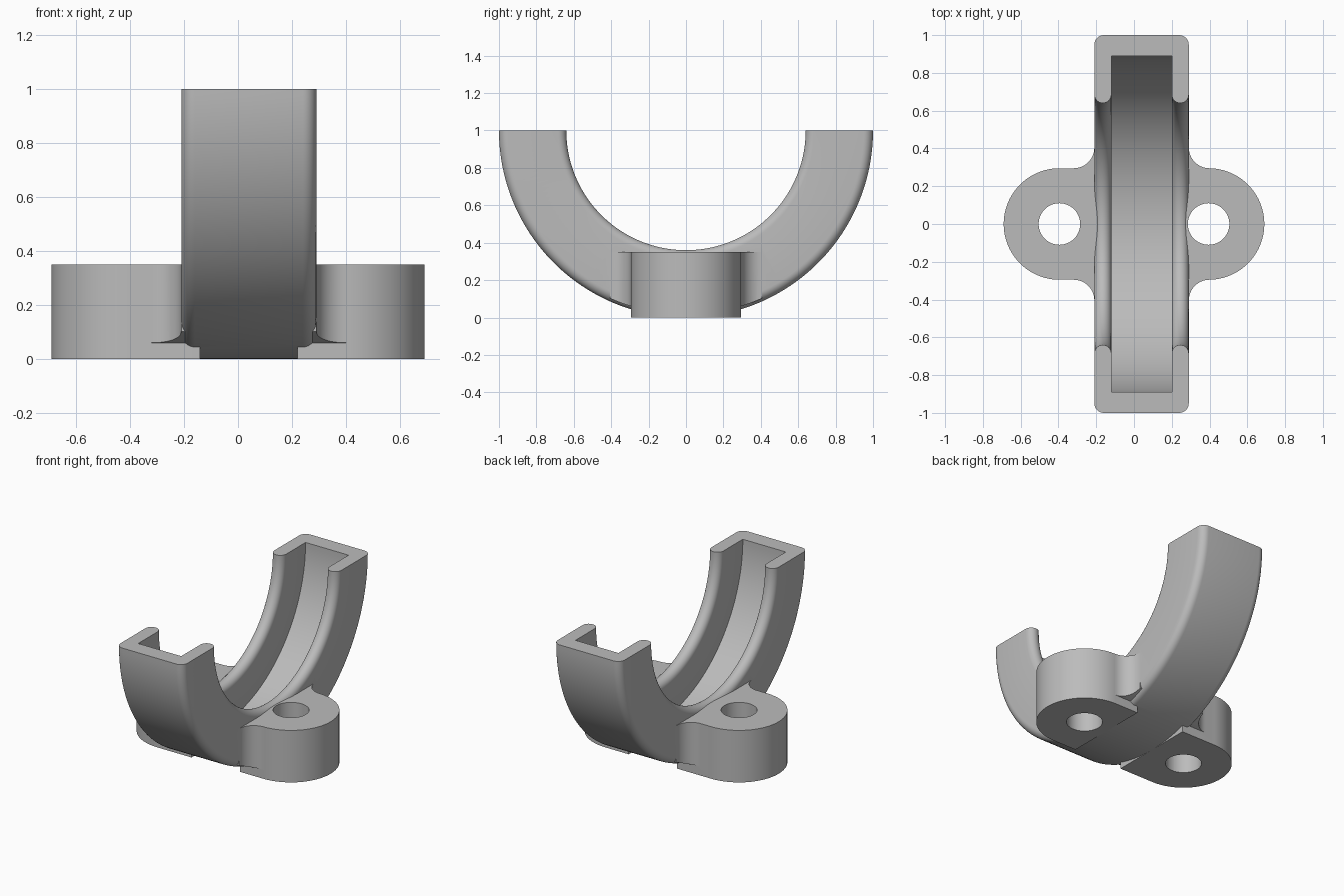
import bpy
import bmesh
from math import pi, sin, cos
from mathutils import Vector, Matrix

default = bpy.data.objects.get("Cube")
if default:
    bpy.data.objects.remove(default, do_unlink=True)

grey = bpy.data.materials.new("plain grey")
grey.use_nodes = True
colour = (0.5, 0.5, 0.5, 1)
grey.diffuse_color = colour
grey.node_tree.nodes["Principled BSDF"].inputs["Base Color"].default_value = colour

LEFT, RIGHT = 0.29, -0.21          # outer side walls of the ring
WALL = 0.09                        # thickness of the side walls
FLOOR, RIM = 0.89, 0.64            # radii of channel floor and rim
ROUND = 0.05                       # rounding of the outer corners
LUG_X, LUG_R, LUG_H = 0.395, 0.295, 0.35
FILLET = 0.11


def arc(cx, cy, r, start, end, steps):
    """Points along a circular arc, angles in radians."""
    return [(cx + r * cos(start + (end - start) * i / steps),
             cy + r * sin(start + (end - start) * i / steps))
            for i in range(steps + 1)]


def finish(bm, name):
    bmesh.ops.recalc_face_normals(bm, faces=bm.faces)
    mesh = bpy.data.meshes.new(name)
    bm.to_mesh(mesh)
    bm.free()
    mesh.materials.append(grey)
    obj = bpy.data.objects.new(name, mesh)
    bpy.context.collection.objects.link(obj)
    return obj


def prism(name, outline, height):
    """Extrude a plan outline upwards from the ground."""
    bm = bmesh.new()
    face = bm.faces.new([bm.verts.new((x, y, 0)) for x, y in outline])
    top = bmesh.ops.extrude_face_region(bm, geom=[face])["geom"]
    bmesh.ops.translate(bm, vec=(0, 0, height),
                        verts=[v for v in top if isinstance(v, bmesh.types.BMVert)])
    return finish(bm, name)


def cylinder(name, radius, depth, matrix, sides):
    bm = bmesh.new()
    bmesh.ops.create_cone(bm, cap_ends=True, segments=sides, radius1=radius,
                          radius2=radius, depth=depth, matrix=matrix)
    return finish(bm, name)


def combine(target, other, operation):
    """Apply a boolean and remove the helper object."""
    other.hide_render = True
    mod = target.modifiers.new("combine", 'BOOLEAN')
    mod.operation = operation
    mod.solver = 'EXACT'
    mod.object = other
    bpy.context.view_layer.objects.active = target
    bpy.ops.object.modifier_apply(modifier=mod.name)
    bpy.data.objects.remove(other, do_unlink=True)


# Half ring: U-shaped cross-section spun through half a turn
half = WALL / 2
section = (arc(LEFT - ROUND, 1 - ROUND, ROUND, pi / 2, 0, 8)
           + arc(LEFT - half, RIM + half, half, 0, -pi, 14)
           + [(LEFT - WALL, FLOOR), (RIGHT + WALL, FLOOR)]
           + arc(RIGHT + half, RIM + half, half, 0, -pi, 14)
           + arc(RIGHT + ROUND, 1 - ROUND, ROUND, pi, pi / 2, 8))
bm = bmesh.new()
verts = [bm.verts.new((x, r, 1)) for x, r in section]
edges = [bm.edges.new((v, verts[i - 1])) for i, v in enumerate(verts)]
bmesh.ops.spin(bm, geom=verts + edges, cent=Vector((0, 0, 1)), axis=Vector((1, 0, 0)),
               angle=-pi, steps=96)
bmesh.ops.holes_fill(bm, edges=[e for e in bm.edges if e.is_boundary], sides=0)
clamp = finish(bm, "half_ring_clamp")

# Bolt lugs with blended corners, one on each side
for s, wall, inner in ((1, LEFT, 0.22), (-1, RIGHT, -0.14)):
    outline = ([(inner, -LUG_R)]
               + [(s * x, y) for x, y in arc(LUG_X, 0, LUG_R, -pi / 2, pi / 2, 48)]
               + [(inner, LUG_R)])
    lug = prism("bolt_lug", outline, LUG_H)

    # Concave corner blends, trimmed to the outside of the ring
    for t in (1, -1):
        bend = arc(FILLET, LUG_R + FILLET, FILLET, -pi / 2, -pi, 12)
        blend = [(wall + s * x, t * y) for x, y in bend]
        blend += [(inner + s * 0.01, t * (LUG_R + FILLET)),
                  (inner + s * 0.01, t * (LUG_R - 0.05)),
                  (wall + s * FILLET, t * (LUG_R - 0.05))]
        wedge = prism("corner_blend", blend, LUG_H)
        disc = cylinder("trim_disc", 0.985, 3,
                        Matrix.Translation((0, 0, 1)) @ Matrix.Rotation(pi / 2, 4, 'Y'), 192)
        combine(wedge, disc, 'INTERSECT')
        combine(lug, wedge, 'UNION')
    combine(clamp, lug, 'UNION')

# Bolt holes
for s in (1, -1):
    drill = cylinder("bolt_hole", 0.11, 2 * LUG_H + 0.02,
                     Matrix.Translation((s * LUG_X, 0, LUG_H / 2)), 48)
    combine(clamp, drill, 'DIFFERENCE')

# Smooth shading with crisp edges
bpy.ops.object.select_all(action='DESELECT')
clamp.select_set(True)
bpy.context.view_layer.objects.active = clamp
bpy.ops.object.shade_smooth_by_angle(angle=0.4)
